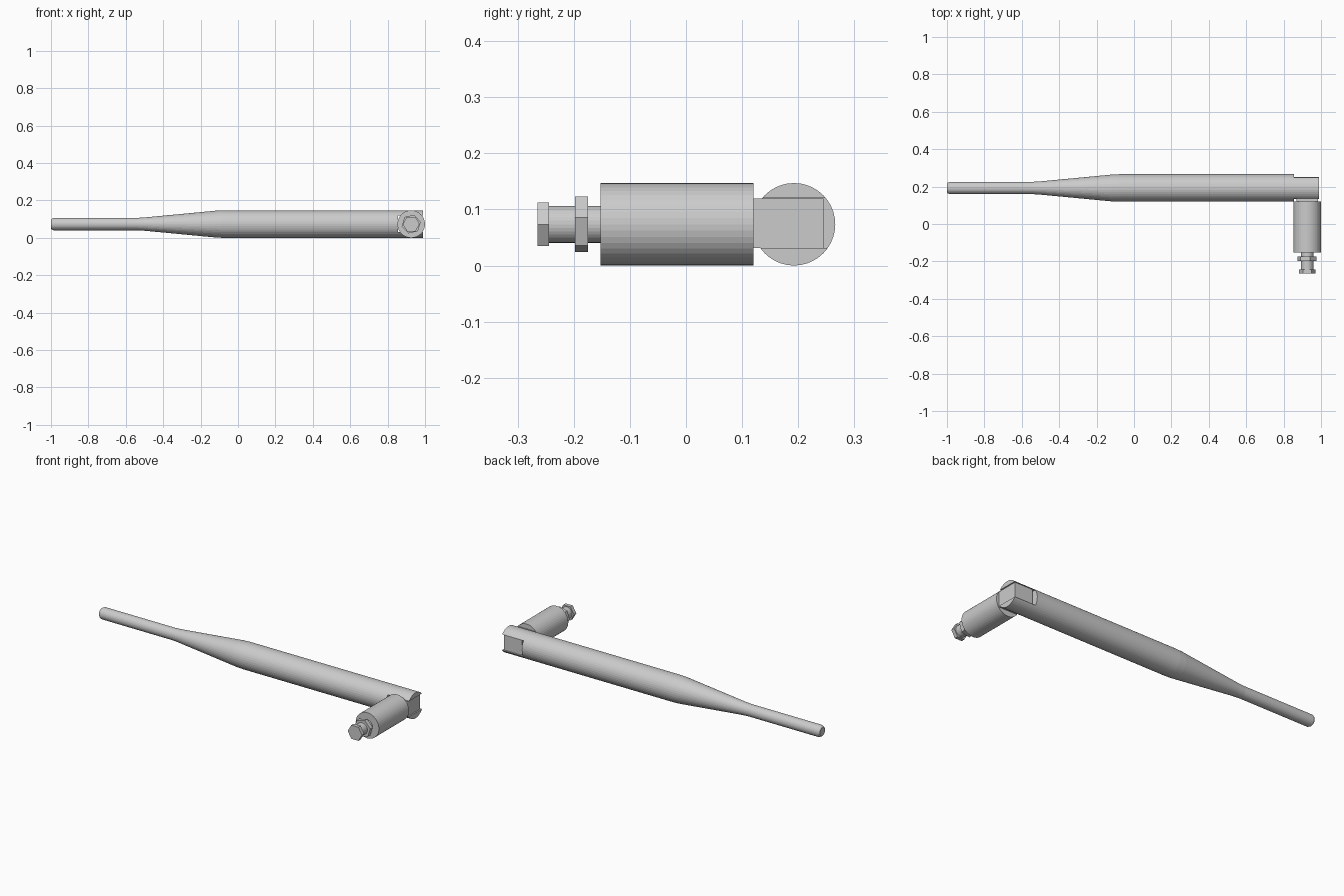
import bpy, bmesh, math
from mathutils import Matrix

if "Cube" in bpy.data.objects:
    bpy.data.objects.remove(bpy.data.objects["Cube"])

ROD_Y, AXIS_Z, BASE_X = 0.1925, 0.0735, 0.926


def lathe(name, profile, sides, to_world, phase=0.0):
    """Capped turned solid from (position along axis, radius) pairs."""
    bm = bmesh.new()
    rings = []
    for t, r in profile:
        ring = []
        for i in range(sides):
            a = phase + 2 * math.pi * i / sides
            ring.append(bm.verts.new(to_world(t, r * math.cos(a), r * math.sin(a))))
        rings.append(ring)
    for lo, hi in zip(rings, rings[1:]):
        for i in range(sides):
            j = (i + 1) % sides
            bm.faces.new((lo[i], lo[j], hi[j], hi[i]))
    bm.faces.new(rings[0])
    bm.faces.new(rings[-1])
    return finish(name, bm)


def box(name, lo, hi):
    bm = bmesh.new()
    size = [b - a for a, b in zip(lo, hi)]
    mid = [(a + b) / 2 for a, b in zip(lo, hi)]
    bmesh.ops.create_cube(bm, size=1, matrix=Matrix.Translation(mid) @ Matrix.Diagonal((*size, 1)))
    return finish(name, bm)


def finish(name, bm):
    bmesh.ops.recalc_face_normals(bm, faces=bm.faces[:])
    mesh = bpy.data.meshes.new(name)
    bm.to_mesh(mesh)
    bm.free()
    ob = bpy.data.objects.new(name, mesh)
    bpy.context.collection.objects.link(ob)
    return ob


def along_x(t, a, b):
    return (t, ROD_Y + a, AXIS_Z + b)


def along_y(t, a, b):
    return (BASE_X + a, t, AXIS_Z + b)


# Tapered antenna rod with a rounded tip
rod = lathe("antenna_rod", [(-1.0, 0.023), (-0.996, 0.028), (-0.985, 0.033), (-0.54, 0.033),
                            (-0.50, 0.0355), (-0.12, 0.0715), (-0.08, 0.0735), (0.99, 0.0735)],
            40, along_x)

# Slot in the rod end that leaves a two-pronged fork
cutter = box("fork_slot_cutter", (0.855, 0.0, 0.031), (1.1, 0.4, 0.12))
cutter.hide_render = True
cutter.hide_set(True)
slot = rod.modifiers.new("fork_slot", 'BOOLEAN')
slot.object = cutter
slot.operation = 'DIFFERENCE'
slot.solver = 'EXACT'

# Hinge tongue held inside the fork
box("hinge_tongue", (0.869, 0.115, 0.0315), (0.983, 0.245, 0.1195))

# Swivel base barrel and connector neck
lathe("base_barrel", [(-0.152, 0.0735), (0.12, 0.0735)], 40, along_y)
lathe("connector_neck", [(-0.25, 0.033), (-0.145, 0.033)], 32, along_y)

# Hexagonal lock nut and end nut
lathe("lock_nut", [(-0.198, 0.052), (-0.175, 0.052)], 6, along_y, math.radians(13))
lathe("end_nut", [(-0.265, 0.045), (-0.244, 0.045)], 6, along_y)
